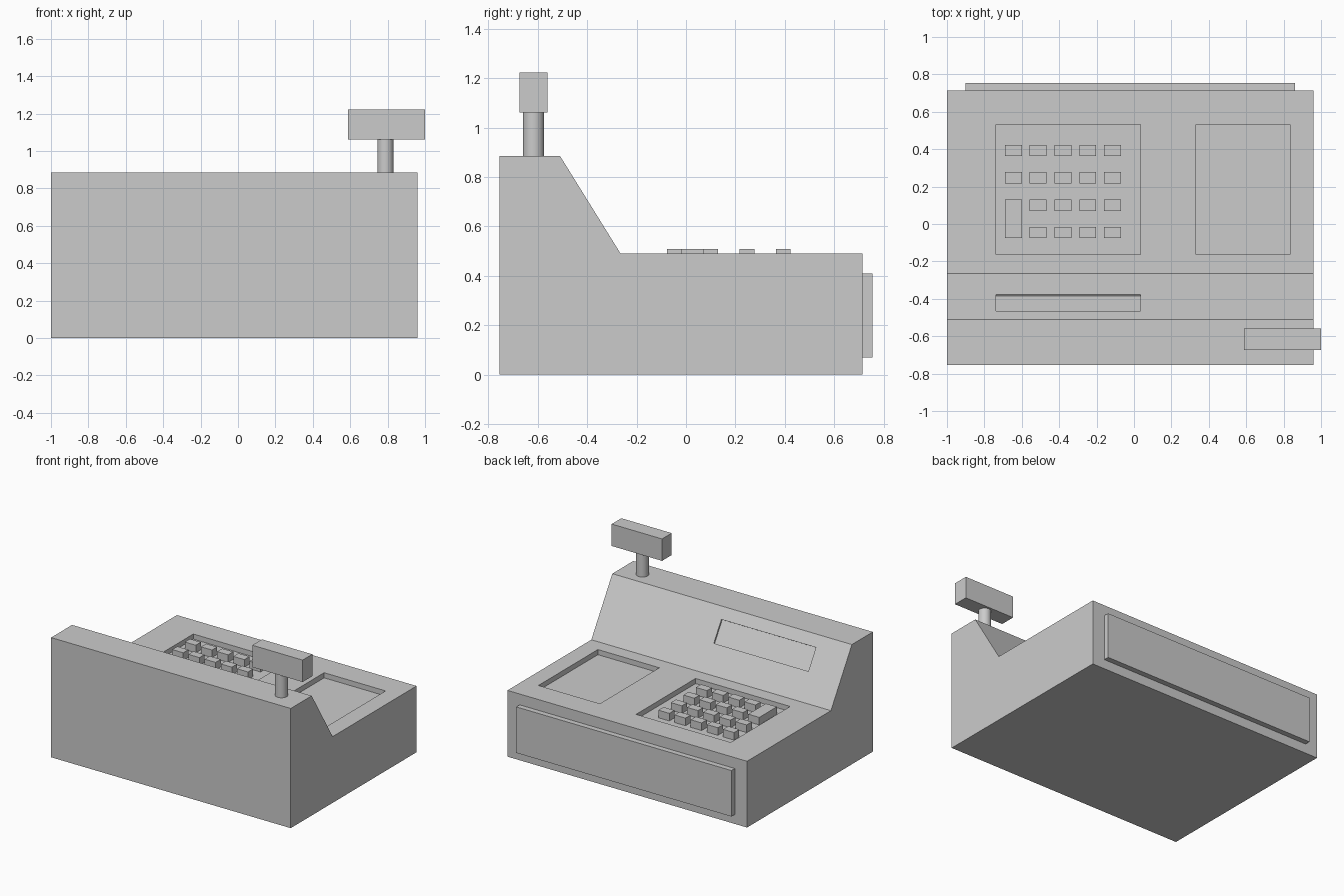
import bpy, bmesh, math

if "Cube" in bpy.data.objects:
    bpy.data.objects.remove(bpy.data.objects["Cube"])


def make_object(name, bm):
    bmesh.ops.recalc_face_normals(bm, faces=bm.faces)
    mesh = bpy.data.meshes.new(name)
    bm.to_mesh(mesh)
    bm.free()
    ob = bpy.data.objects.new(name, mesh)
    bpy.context.collection.objects.link(ob)
    return ob


def box(name, x, y, z):
    """Box spanning the given (min, max) ranges, origin at its centre."""
    bm = bmesh.new()
    bmesh.ops.create_cube(bm, size=1)
    bmesh.ops.scale(bm, verts=bm.verts, vec=(x[1] - x[0], y[1] - y[0], z[1] - z[0]))
    ob = make_object(name, bm)
    ob.location = [(r[0] + r[1]) / 2 for r in (x, y, z)]
    return ob


def cut(target, cutter):
    cutter.hide_render = True
    mod = target.modifiers.new(cutter.name, 'BOOLEAN')
    mod.operation = 'DIFFERENCE'
    mod.solver = 'EXACT'
    mod.object = cutter
    bpy.context.view_layer.objects.active = target
    bpy.ops.object.modifier_apply(modifier=mod.name)
    bpy.data.objects.remove(cutter)


# Main housing: side profile (y, z) extruded along x
LEFT, RIGHT, DECK = -1.0, 0.96, 0.49
profile = [(-0.755, 0), (0.715, 0), (0.715, DECK),
           (-0.265, DECK), (-0.51, 0.885), (-0.755, 0.885)]
bm = bmesh.new()
face = bm.faces.new([bm.verts.new((LEFT, y, z)) for y, z in profile])
ext = bmesh.ops.extrude_face_region(bm, geom=[face])
side = [v for v in ext['geom'] if isinstance(v, bmesh.types.BMVert)]
bmesh.ops.translate(bm, verts=side, vec=(RIGHT - LEFT, 0, 0))
housing = make_object('housing', bm)

# Recesses for the keypad and the tray
FLOOR = DECK - 0.038
cut(housing, box('keypad_recess', (-0.738, 0.036), (-0.163, 0.532), (FLOOR, 0.6)))
cut(housing, box('tray_recess', (0.332, 0.835), (-0.163, 0.532), (FLOOR, 0.6)))

# Shallow display window sunk into the sloping panel
window = box('display_recess', (-0.738, 0.036), (-0.504, -0.336), (0.728, 0.752))
window.rotation_euler.x = -math.atan2(0.395, 0.245)
bpy.context.view_layer.update()
cut(housing, window)

# Keys: 5 x 4 grid, with one double-height key in the first column
for col in range(5):
    x0 = -0.69 + col * 0.1325
    for row in range(4):
        if col == 0 and row == 0:
            continue
        y0 = -0.076 + row * 0.1465
        y1 = y0 + 0.06
        if col == 0 and row == 1:
            y0, y1 = -0.076, 0.13
        box(f'key_{col}_{row}', (x0, x0 + 0.09), (y0, y1), (FLOOR, 0.508))

# Cash drawer front
box('drawer', (-0.90, 0.86), (0.715, 0.755), (0.07, 0.41))

# Customer display on a round pole
bm = bmesh.new()
bmesh.ops.create_cone(bm, cap_ends=True, segments=32, radius1=0.043, radius2=0.043, depth=0.175)
pole = make_object('display_pole', bm)
pole.location = (0.788, -0.617, 0.9725)
bpy.context.view_layer.objects.active = pole
pole.select_set(True)
bpy.ops.object.shade_smooth_by_angle()
box('customer_display', (0.588, 1.0), (-0.673, -0.56), (1.06, 1.222))
